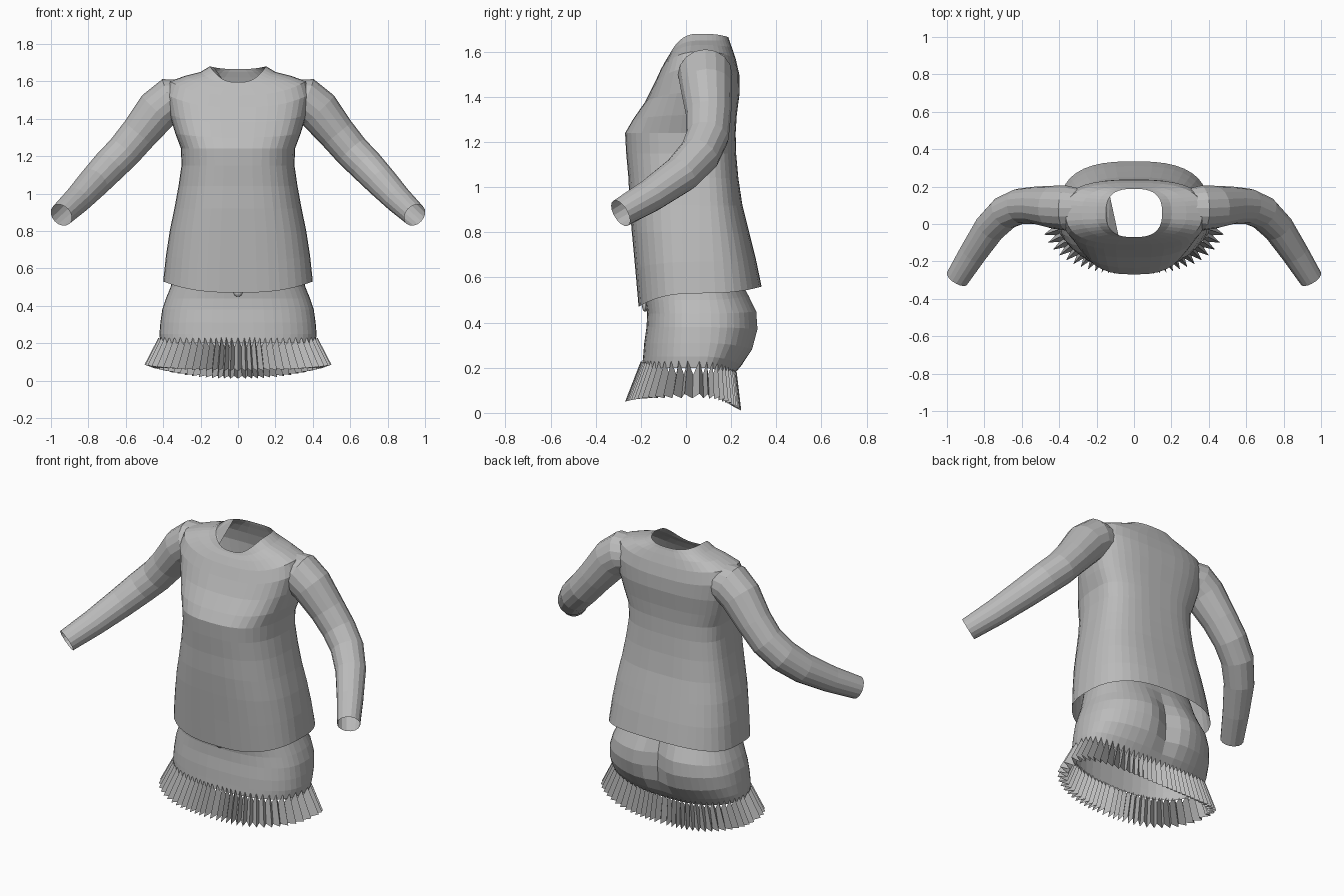
import bpy, bmesh, math
from mathutils import Vector

old = bpy.data.objects.get("Cube")
if old:
    bpy.data.objects.remove(old, do_unlink=True)

grey = bpy.data.materials.new("cloth_grey")
grey.use_nodes = True
COLOUR = (0.5, 0.5, 0.5, 1)
grey.diffuse_color = COLOUR
grey.node_tree.nodes["Principled BSDF"].inputs["Base Color"].default_value = COLOUR

MID_Y = 0.06


def ring_point(ring, a, power):
    """Point at angle a on a rounded section: half width, front y, back y, front z, side z, back z."""
    w, yf, yb, zf, zs, zb = ring
    c, s = math.cos(a), math.sin(a)
    x = w * math.copysign(abs(c) ** (2 / power), c)
    depth = abs(s) ** (2 / power)
    y_end, z_end = (yb, zb) if s > 0 else (yf, zf)
    return Vector((x, MID_Y + (y_end - MID_Y) * depth, zs + (z_end - zs) * s * s))


def loft(name, rings, caps=False):
    """Skin a list of closed point loops."""
    bm = bmesh.new()
    loops = [[bm.verts.new(p) for p in r] for r in rings]
    n = len(loops[0])
    for lo, hi in zip(loops, loops[1:]):
        for i in range(n):
            j = (i + 1) % n
            bm.faces.new((lo[i], lo[j], hi[j], hi[i]))
    if caps:
        bm.faces.new(loops[0][::-1])
        bm.faces.new(loops[-1])
        bmesh.ops.recalc_face_normals(bm, faces=bm.faces)
    mesh = bpy.data.meshes.new(name)
    bm.to_mesh(mesh)
    bm.free()
    mesh.materials.append(grey)
    ob = bpy.data.objects.new(name, mesh)
    bpy.context.collection.objects.link(ob)
    return ob


def section(ring, count, power):
    return [ring_point(ring, 2 * math.pi * i / count, power) for i in range(count)]


# Sweater body, hem to neckline
body_rings = [
    (0.40, -0.21, 0.335, 0.47, 0.53, 0.56),
    (0.385, -0.225, 0.31, 0.64, 0.67, 0.68),
    (0.365, -0.24, 0.28, 0.8, 0.8, 0.8),
    (0.34, -0.25, 0.25, 0.92, 0.92, 0.92),
    (0.318, -0.255, 0.232, 1.04, 1.04, 1.04),
    (0.302, -0.265, 0.222, 1.15, 1.15, 1.15),
    (0.305, -0.27, 0.22, 1.24, 1.24, 1.24),
    (0.335, -0.235, 0.225, 1.3, 1.32, 1.32),
    (0.365, -0.18, 0.238, 1.38, 1.42, 1.42),
    (0.385, -0.14, 0.236, 1.46, 1.53, 1.5),
    (0.365, -0.11, 0.22, 1.525, 1.6, 1.57),
    (0.28, -0.088, 0.203, 1.565, 1.63, 1.62),
    (0.2, -0.075, 0.192, 1.585, 1.65, 1.65),
    (0.15, -0.07, 0.188, 1.595, 1.68, 1.665),
]
sweater = loft("sweater", [section(r, 40, 2.7) for r in body_rings], caps=True)

# Sleeve centre line with radius: x, y, z, r
sleeve_path = [
    (0.27, 0.085, 1.51, 0.10), (0.36, 0.085, 1.5, 0.12), (0.43, 0.09, 1.445, 0.115),
    (0.53, 0.1, 1.32, 0.1), (0.61, 0.095, 1.225, 0.095), (0.69, 0.06, 1.145, 0.092),
    (0.77, -0.02, 1.06, 0.085), (0.86, -0.155, 0.965, 0.074), (0.945, -0.29, 0.885, 0.064),
]


def sleeve_rings(side, count=16):
    pts = [Vector((side * x, y, z)) for x, y, z, r in sleeve_path]
    rings = []
    for k, p in enumerate(pts):
        tangent = (pts[min(k + 1, len(pts) - 1)] - pts[max(k - 1, 0)]).normalized()
        u = tangent.cross(Vector((0, 1, 0))).normalized()
        v = tangent.cross(u)
        r = sleeve_path[k][3]
        rings.append([p + r * (u * math.cos(2 * math.pi * i / count)
                               + v * math.sin(2 * math.pi * i / count)) for i in range(count)])
    return rings


# Join both sleeves to the body
for side in (1, -1):
    sleeve = loft("sleeve", sleeve_rings(side), caps=True)
    mod = sweater.modifiers.new("join", 'BOOLEAN')
    mod.operation = 'UNION'
    mod.solver = 'EXACT'
    mod.object = sleeve
    bpy.context.view_layer.objects.active = sweater
    bpy.ops.object.modifier_apply(modifier=mod.name)
    bpy.data.objects.remove(sleeve, do_unlink=True)

# Open the neck, hem and cuffs by dropping the many-sided caps
bm = bmesh.new()
bm.from_mesh(sweater.data)
bmesh.ops.delete(bm, geom=[f for f in bm.faces if len(f.verts) >= 16], context='FACES')
bm.to_mesh(sweater.data)
bm.free()

# Skirt, with a soft centre dent at the back
skirt_rings = [
    (0.415, -0.195, 0.2, 0.2, 0.2, 0.155),
    (0.42, -0.19, 0.25, 0.25, 0.25, 0.21),
    (0.415, -0.185, 0.3, 0.31, 0.31, 0.28),
    (0.405, -0.175, 0.325, 0.38, 0.38, 0.37),
    (0.385, -0.172, 0.32, 0.44, 0.44, 0.45),
    (0.36, -0.18, 0.285, 0.5, 0.5, 0.52),
    (0.34, -0.18, 0.24, 0.58, 0.58, 0.6),
    (0.32, -0.17, 0.19, 0.7, 0.7, 0.7),
]
skirt_sections = [section(r, 48, 2.5) for r in skirt_rings]
for k, loop in enumerate(skirt_sections):
    dent = 0.055 * math.sin(math.pi * k / (len(skirt_sections) - 1)) ** 2
    for p in loop:
        if p.y > MID_Y:
            p.y -= dent * math.exp(-(p.x / 0.07) ** 2)
loft("skirt", skirt_sections)

# Pleated ruffle: folds crowd together at the centre front and back
PLEATS = 64
top_out = (0.425, -0.2, 0.225, 0.23, 0.23, 0.18)
top_in = (0.405, -0.185, 0.195, 0.18, 0.17, 0.14)
low_out = (0.5, -0.27, 0.245, 0.05, 0.085, 0.01)
low_in = (0.445, -0.225, 0.215, 0.065, 0.065, 0.025)


def pleat_loop(outer, inner):
    loop = []
    for i in range(2 * PLEATS):
        t = math.pi * i / PLEATS
        loop.append(ring_point(inner if i % 2 else outer, t + 0.25 * math.sin(2 * t), 2.4))
    return loop


loft("ruffle", [pleat_loop(low_out, low_in), pleat_loop(top_out, top_in)])

# Small button under the sweater hem
bpy.ops.mesh.primitive_uv_sphere_add(segments=12, ring_count=8, radius=0.024, location=(0, -0.18, 0.472))
button = bpy.context.object
button.name = "button"
button.scale.y = 0.6
button.data.materials.append(grey)
